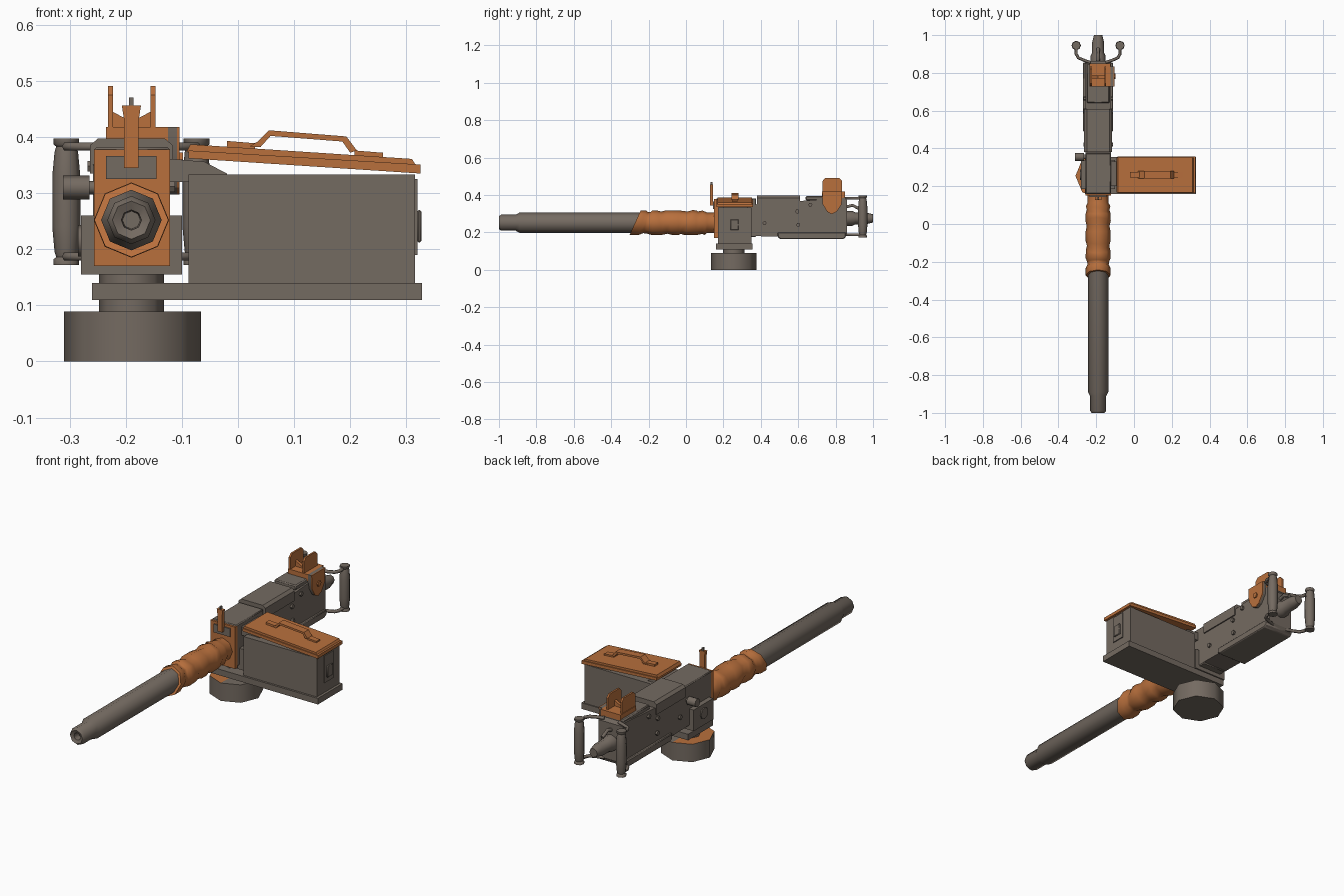
import bpy, bmesh, math
from mathutils import Vector

old = bpy.data.objects.get("Cube")
if old:
    bpy.data.objects.remove(old)

CX, BZ = -0.19, 0.252      # gun centre line and bore height


def material(name, rgb):
    m = bpy.data.materials.new(name)
    m.use_nodes = True
    m.diffuse_color = (*rgb, 1)
    bsdf = next(n for n in m.node_tree.nodes if n.type == 'BSDF_PRINCIPLED')
    bsdf.inputs["Base Color"].default_value = (*rgb, 1)
    return m


GREY = material("gunmetal grey", (0.175, 0.145, 0.12))
RUST = material("rust orange", (0.48, 0.16, 0.046))


def finish(name, bm, mat, bevel=0, angle=50):
    bmesh.ops.remove_doubles(bm, verts=bm.verts, dist=1e-5)
    bmesh.ops.recalc_face_normals(bm, faces=bm.faces)
    me = bpy.data.meshes.new(name)
    bm.to_mesh(me)
    bm.free()
    me.materials.append(mat)
    ob = bpy.data.objects.new(name, me)
    bpy.context.collection.objects.link(ob)
    if bevel:
        mod = ob.modifiers.new("bevel", 'BEVEL')
        mod.width, mod.segments = bevel, 1
    bpy.ops.object.select_all(action='DESELECT')
    ob.select_set(True)
    bpy.context.view_layer.objects.active = ob
    bpy.ops.object.shade_smooth_by_angle(angle=math.radians(angle))
    return ob


def box(name, x, y, z, mat=GREY, bevel=0):
    bm = bmesh.new()
    bmesh.ops.create_cube(bm, size=1)
    for v in bm.verts:
        v.co = [(r[0] + r[1]) / 2 + c * (r[1] - r[0]) for r, c in zip((x, y, z), v.co)]
    return finish(name, bm, mat, bevel, 30)


def prism(name, pts, axis, lo, hi, mat=GREY, bevel=0):
    """Extrude a flat outline along x or y; the outline holds the other two axes."""
    bm = bmesh.new()
    place = {'x': lambda p, t: (t, p[0], p[1]), 'y': lambda p, t: (p[0], t, p[1])}[axis]
    a, b = ([bm.verts.new(place(p, t)) for p in pts] for t in (lo, hi))
    bm.faces.new(a)
    bm.faces.new(b)
    for i in range(len(pts)):
        j = (i + 1) % len(pts)
        bm.faces.new((a[i], a[j], b[j], b[i]))
    return finish(name, bm, mat, bevel, 30)


def lathe(name, profile, centre, axis='y', mat=GREY, sides=8):
    """Turn (radius, distance, tilt) points about an axis through the centre."""
    bm = bmesh.new()
    rings = []
    for r, d, *tilt in profile:
        ring = []
        for i in range(sides):
            a = 2 * math.pi * i / sides
            u, w = r * math.cos(a), r * math.sin(a)
            d2 = d + (tilt[0] * w if tilt else 0)
            co = {'x': (d2, u, w), 'y': (u, d2, w), 'z': (u, w, d2)}[axis]
            ring.append(bm.verts.new(Vector(co) + Vector(centre)))
        rings.append(ring)
    for a, b in zip(rings, rings[1:]):
        for i in range(sides):
            j = (i + 1) % sides
            bm.faces.new((a[i], a[j], b[j], b[i]))
    return finish(name, bm, mat)


def rod(name, lo, hi, r, centre, axis, mat=GREY, sides=8):
    return lathe(name, [(0, lo), (r, lo), (r, hi), (0, hi)], centre, axis, mat, sides)


def tube(name, points, r, mat=GREY):
    cu = bpy.data.curves.new(name, 'CURVE')
    cu.dimensions, cu.bevel_depth, cu.bevel_resolution = '3D', r, 1
    cu.use_fill_caps = True
    sp = cu.splines.new('POLY')
    sp.points.add(len(points) - 1)
    for p, co in zip(sp.points, points):
        p.co = (*co, 1)
    cu.materials.append(mat)
    ob = bpy.data.objects.new(name, cu)
    bpy.context.collection.objects.link(ob)


# Mount: softly shaded drum whose top is rust on the right half, neck, tray, cradle
drum = rod("base_drum", 0, 0.089, 0.122, (CX + 0.002, 0.255, 0), 'z')
drum.data.materials.append(RUST)
for f in drum.data.polygons:
    if f.normal.z > 0.9 and f.center.x < CX:
        f.material_index = 1
drum.data.shade_smooth()
rod("mount_neck", 0.085, 0.18, 0.058, (CX, 0.255, 0), 'z')
box("ammo_tray", (-0.26, 0.328), (0.16, 0.355), (0.11, 0.14))
box("cradle", (-0.28, -0.1), (0.185, 0.34), (0.155, 0.26))
rod("cradle_pin", -0.285, -0.26, 0.028, (0, 0.26, 0.215), 'x')

# Barrel with hollow muzzle
lathe("barrel", [(0, -0.96), (0.016, -0.96), (0.018, -0.993), (0.034, -1.0), (0.043, -0.988), (0.043, -0.91),
                 (0.054, -0.89), (0.054, 0.16), (0, 0.16)], (CX, 0, BZ))

# Cloth wrap: one tilted ring, then lumpy rolls
lathe("barrel_wrap", [(0.05, -0.272, 0.45), (0.066, -0.272, 0.45), (0.066, -0.235, 0.3), (0.056, -0.215, 0.25),
                      (0.058, -0.2, 0.2), (0.066, -0.18, 0), (0.065, -0.14, -0.2), (0.059, -0.115, -0.3),
                      (0.066, -0.09, -0.25), (0.066, -0.04, 0), (0.06, -0.01, 0.3), (0.067, 0.015, 0.3),
                      (0.066, 0.055, 0), (0.06, 0.075, -0.2), (0.065, 0.095, -0.1), (0.055, 0.112, 0),
                      (0.055, 0.16, 0)], (CX, 0, BZ), mat=RUST)

# Receiver: front plate, feed block, body and cover
box("front_plate", (-0.257, -0.121), (0.15, 0.17), (0.17, 0.378), RUST)
box("front_recess", (-0.235, -0.145), (0.144, 0.151), (0.325, 0.366), GREY)
box("feed_block", (-0.256, -0.122), (0.16, 0.375), (0.175, 0.382), bevel=0.004)
prism("feed_chute", [(-0.13, 0.362), (-0.06, 0.356), (-0.02, 0.335), (-0.02, 0.32), (-0.13, 0.32)],
      'y', 0.2, 0.33)
prism("receiver_body", [(0.37, 0.18), (0.85, 0.172), (0.862, 0.19), (0.862, 0.37), (0.85, 0.386), (0.37, 0.35)],
      'x', -0.258, -0.122)
prism("top_cover", [(-0.264, 0.335), (-0.116, 0.335), (-0.116, 0.385), (-0.13, 0.397),
                    (-0.25, 0.397), (-0.264, 0.385)], 'y', 0.38, 0.61)
box("rear_cover", (-0.25, -0.13), (0.64, 0.85), (0.37, 0.395), bevel=0.005)
prism("bottom_rail", [(0.49, 0.175), (0.505, 0.164), (0.84, 0.164), (0.855, 0.175), (0.855, 0.2), (0.49, 0.2)],
      'x', -0.27, -0.11, bevel=0.004)
for i, (y, z) in enumerate([(0.595, 0.312), (0.665, 0.348), (0.42, 0.25), (0.6, 0.24)]):
    rod(f"rivet_{i}", -0.268, -0.112, 0.011, (0, y, z), 'x', sides=6)

# Charging handle
rod("charging_arm", -0.275, -0.25, 0.012, (0, 0.355, 0.31), 'x')
rod("charging_knob", -0.312, -0.265, 0.021, (0, 0.355, 0.31), 'x')

# Front sight
prism("front_sight", [(-0.203, 0.345), (-0.177, 0.345), (-0.177, 0.43), (-0.173, 0.456),
                      (-0.207, 0.456), (-0.203, 0.43)], 'y', 0.128, 0.145, RUST)
box("front_sight_blade", (-0.194, -0.186), (0.13, 0.143), (0.45, 0.47))

# Rear sight: base, two ears and a notched leaf
box("rear_sight_base", (-0.235, -0.125), (0.728, 0.85), (0.385, 0.418), RUST)
ear = [(0.73, 0.4), (0.835, 0.4), (0.835, 0.475), (0.82, 0.491), (0.745, 0.491), (0.73, 0.475)]
for side, x in (("right", -0.232), ("left", -0.156)):
    prism(f"rear_sight_ear_{side}", ear, 'x', x, x + 0.009, RUST)
prism("rear_sight_leaf", [(-0.223, 0.415), (-0.156, 0.415), (-0.156, 0.445), (-0.19, 0.427), (-0.223, 0.445)],
      'y', 0.77, 0.785, RUST)

# Sight dial: grey backing bracket with a thin rust face
dial = [(0.728, 0.418), (0.835, 0.418), (0.832, 0.35), (0.805, 0.31), (0.78, 0.298), (0.755, 0.31), (0.731, 0.35)]
prism("sight_dial_bracket", dial, 'x', -0.128, -0.109)
prism("sight_dial_face", dial, 'x', -0.109, -0.104, RUST)
rod("sight_dial_bolt", -0.105, -0.098, 0.014, (0, 0.782, 0.36), 'x', RUST, 6)

# Back end: buffer tube, trigger and twin grips
lathe("buffer_tube", [(0, 0.85), (0.04, 0.85), (0.04, 0.89), (0.032, 0.905), (0.032, 0.96), (0.022, 1.0), (0, 1.0)],
      (CX, 0, 0.275))
tube("trigger", [(CX, 0.85, 0.335), (CX, 0.89, 0.345), (CX, 0.93, 0.325)], 0.009)
for side, s in (("right", -1), ("left", 1)):
    gx = CX + s * 0.116
    lathe(f"grip_{side}", [(0, 0.172), (0.023, 0.172), (0.023, 0.182), (0.018, 0.186), (0.021, 0.196), (0.025, 0.24),
                           (0.025, 0.33), (0.021, 0.373), (0.018, 0.383), (0.023, 0.387), (0.023, 0.397), (0, 0.397)],
          (gx, 0.945, 0), 'z')
    for level, z in (("low", 0.187), ("high", 0.383)):
        tube(f"grip_arm_{level}_{side}", [(CX + s * 0.04, 0.855, z), (CX + s * 0.075, 0.867, z),
                                          (CX + s * 0.105, 0.88, z), (gx, 0.9, z), (gx, 0.945, z)], 0.008)

# Ammo box with end latch and tilted lid
box("ammo_box", (-0.088, 0.315), (0.17, 0.35), (0.138, 0.333))
box("latch_plate", (0.314, 0.32), (0.225, 0.295), (0.19, 0.325))
box("latch", (0.319, 0.327), (0.238, 0.282), (0.212, 0.27), bevel=0.003)
prism("lid_skirt", [(-0.088, 0.362), (0.325, 0.335), (0.325, 0.351), (-0.088, 0.376)], 'y', 0.163, 0.357, RUST)
prism("lid_top", [(-0.092, 0.373), (0.318, 0.348), (0.31, 0.361), (-0.085, 0.387)], 'y', 0.168, 0.352, RUST)
for name, x, z in (("near", -0.02, 0.388), ("far", 0.208, 0.371)):
    prism(f"lid_handle_foot_{name}", [(x, z - 0.012), (x + 0.05, z - 0.015), (x + 0.05, z + 0.001), (x, z + 0.005)],
          'y', 0.247, 0.275, RUST)
prism("lid_handle", [(0.02, 0.383), (0.035, 0.392), (0.055, 0.412), (0.193, 0.401), (0.212, 0.376),
                     (0.2, 0.372), (0.186, 0.392), (0.058, 0.402), (0.04, 0.382)], 'y', 0.242, 0.28, RUST)
